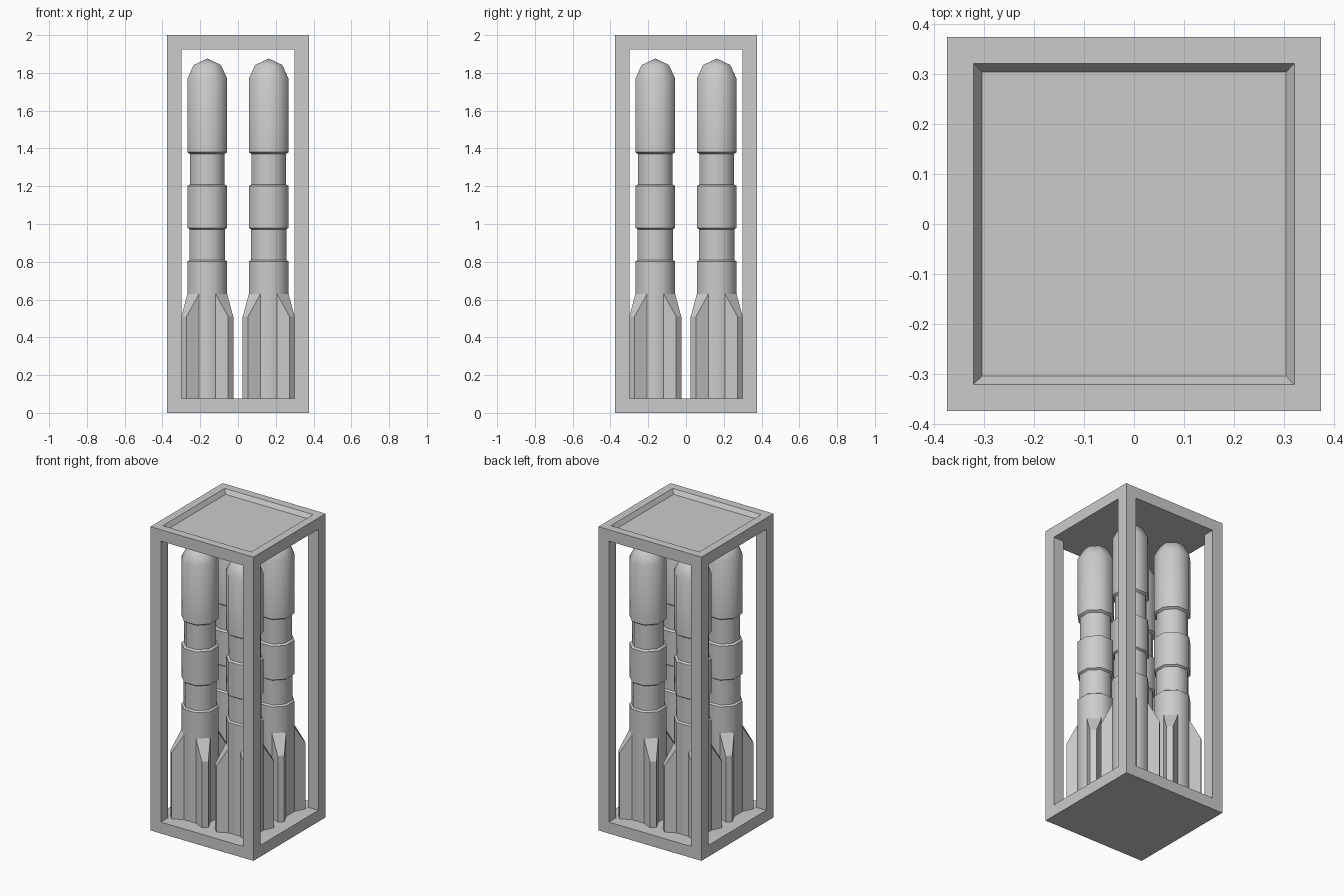
import bpy, bmesh, math
from mathutils import Vector, Matrix

if "Cube" in bpy.data.objects:
    bpy.data.objects.remove(bpy.data.objects["Cube"])


def finish(bm, name, smooth=None):
    bmesh.ops.recalc_face_normals(bm, faces=bm.faces)
    me = bpy.data.meshes.new(name)
    bm.to_mesh(me)
    bm.free()
    ob = bpy.data.objects.new(name, me)
    bpy.context.collection.objects.link(ob)
    if smooth:
        bpy.ops.object.select_all(action='DESELECT')
        ob.select_set(True)
        bpy.context.view_layer.objects.active = ob
        bpy.ops.object.shade_smooth_by_angle(angle=math.radians(smooth))
    return ob


def box(bm, lo, hi):
    lo, hi = Vector(lo), Vector(hi)
    size = hi - lo
    m = Matrix.Translation((lo + hi) / 2) @ Matrix.Diagonal((*size, 1))
    bmesh.ops.create_cube(bm, size=1, matrix=m)


OUT, BAR, H = 0.375, 0.075, 2.0
INN = OUT - BAR

# base slab
bm = bmesh.new()
box(bm, (-OUT, -OUT, 0), (OUT, OUT, BAR))
finish(bm, "base_plate")

# corner posts
bm = bmesh.new()
for sx in (-1, 1):
    for sy in (-1, 1):
        c = Vector((sx, sy, 0)) * (OUT - BAR / 2)
        box(bm, c + Vector((-BAR / 2, -BAR / 2, BAR)), c + Vector((BAR / 2, BAR / 2, H - BAR)))
finish(bm, "corner_posts")

# lid with a sloped shallow recess on top
bm = bmesh.new()
box(bm, (-OUT, -OUT, H - BAR), (OUT, OUT, H))
bm.faces.ensure_lookup_table()
top = max(bm.faces, key=lambda f: f.calc_center_median().z)
bmesh.ops.inset_region(bm, faces=[top], thickness=BAR)
bmesh.ops.inset_region(bm, faces=[top], thickness=0.025)
for v in top.verts:
    v.co.z -= 0.028
finish(bm, "recessed_lid")

# rocket body profile: (distance to flat side, height)
PROFILE = [(0.105, BAR), (0.105, 0.802), (0.094, 0.81), (0.094, 0.972),
           (0.105, 0.98), (0.105, 1.202), (0.091, 1.21), (0.091, 1.37),
           (0.105, 1.38), (0.105, 1.77), (0.072, 1.842)]
TIP = 1.876


def rocket_body(bm, cx, cy):
    rings = []
    for a, z in PROFILE:
        r = a / math.cos(math.pi / 8)
        rings.append([bm.verts.new((cx + r * math.cos((k + 0.5) * math.pi / 4),
                                    cy + r * math.sin((k + 0.5) * math.pi / 4), z))
                      for k in range(8)])
    for lo, hi in zip(rings, rings[1:]):
        for k in range(8):
            n = (k + 1) % 8
            bm.faces.new((lo[k], lo[n], hi[n], hi[k]))
    bm.faces.new(rings[0])
    tip = bm.verts.new((cx, cy, TIP))
    for k in range(8):
        bm.faces.new((rings[-1][k], rings[-1][(k + 1) % 8], tip))


# tapered fin grown from each diagonal side of the octagon
def rocket_fins(bm, cx, cy):
    inner, outer = (0.105, 0.0435), (0.1375, 0.11)
    for q in range(4):
        rot = Matrix.Translation((cx, cy, 0)) @ Matrix.Rotation(q * math.pi / 2, 4, 'Z')
        pts = [inner, outer, outer[::-1], inner[::-1]]
        tops = [0.63, 0.51, 0.51, 0.63]
        low = [bm.verts.new(rot @ Vector((x, y, BAR))) for x, y in pts]
        up = [bm.verts.new(rot @ Vector((x, y, z))) for (x, y), z in zip(pts, tops)]
        for k in range(4):
            n = (k + 1) % 4
            bm.faces.new((low[k], low[n], up[n], up[k]))
        bm.faces.new(low)
        bm.faces.new(up)


P = 0.1625
i = 0
for sx in (-1, 1):
    for sy in (-1, 1):
        i += 1
        bm = bmesh.new()
        rocket_body(bm, sx * P, sy * P)
        finish(bm, f"rocket_body_{i}", 50)
        bm = bmesh.new()
        rocket_fins(bm, sx * P, sy * P)
        finish(bm, f"rocket_fins_{i}")
